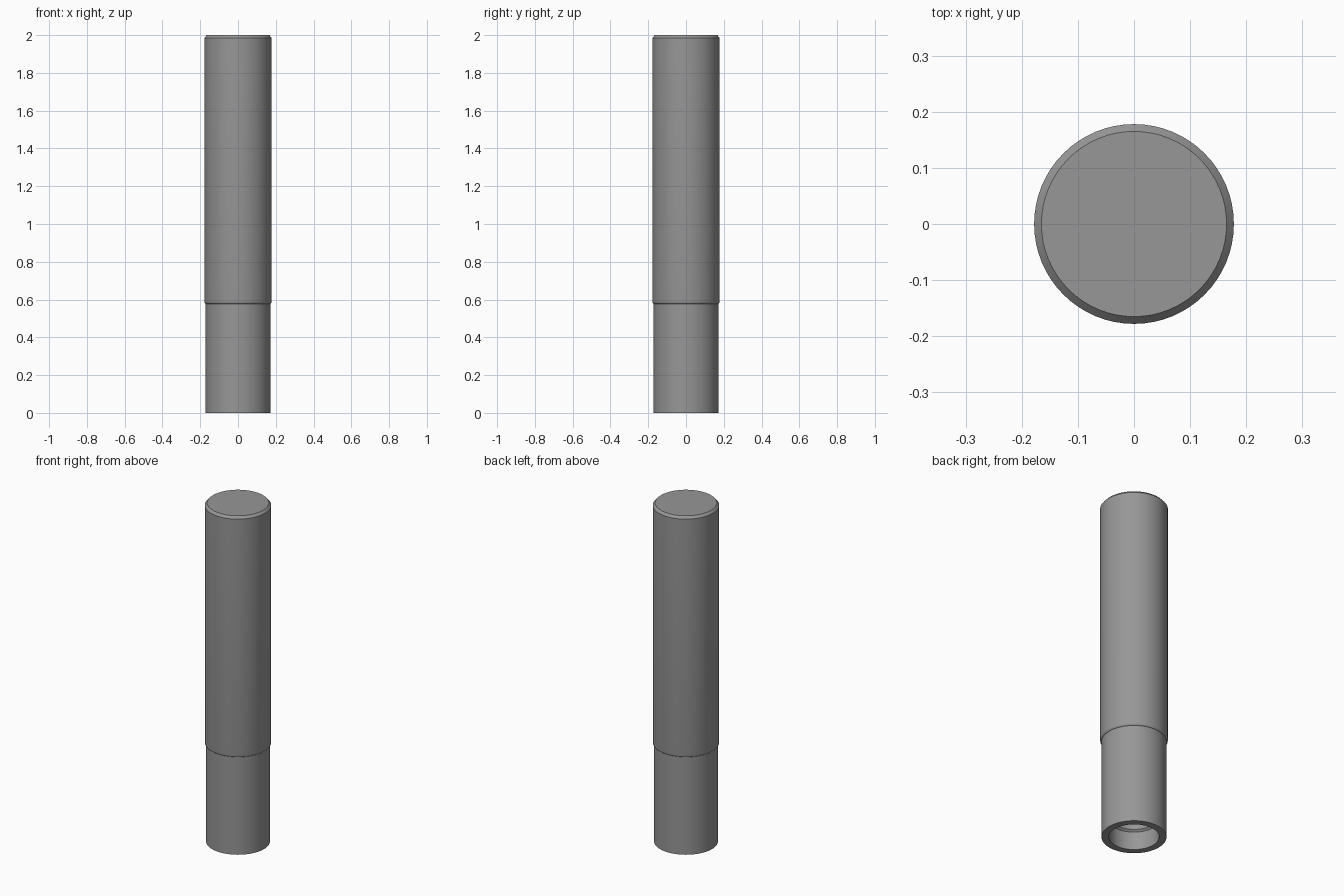
import bpy, bmesh
from math import cos, sin, pi, radians

if "Cube" in bpy.data.objects:
    bpy.data.objects.remove(bpy.data.objects["Cube"])

SEGMENTS = 64

dark_grey = bpy.data.materials.new("dark_grey")
dark_grey.diffuse_color = (0.31, 0.31, 0.31, 1)
dark_grey.use_nodes = True
dark_grey.node_tree.nodes["Principled BSDF"].inputs["Base Color"].default_value = dark_grey.diffuse_color


def lathe(name, profile):
    """Revolve (radius, z) points around z; a radius of 0 closes the end."""
    bm = bmesh.new()
    rings = []
    for r, z in profile:
        if r == 0:
            rings.append([bm.verts.new((0, 0, z))] * SEGMENTS)
        else:
            rings.append([bm.verts.new((r * cos(2 * pi * i / SEGMENTS),
                                        r * sin(2 * pi * i / SEGMENTS), z))
                          for i in range(SEGMENTS)])
    for a, b in zip(rings, rings[1:]):
        for i in range(SEGMENTS):
            j = (i + 1) % SEGMENTS
            bm.faces.new(dict.fromkeys((a[i], a[j], b[j], b[i])))
    bmesh.ops.recalc_face_normals(bm, faces=bm.faces)
    mesh = bpy.data.meshes.new(name)
    bm.to_mesh(mesh)
    bm.free()
    mesh.materials.append(dark_grey)
    obj = bpy.data.objects.new(name, mesh)
    bpy.context.collection.objects.link(obj)
    bpy.ops.object.select_all(action='DESELECT')
    obj.select_set(True)
    bpy.context.view_layer.objects.active = obj
    bpy.ops.object.shade_smooth_by_angle(angle=radians(35))
    return obj


# One turned body: stepped socket underneath, narrow sleeve, wider upper barrel
lathe("stepped_tube", [
    (0, 0.5), (0.12, 0.5), (0.12, 0.115), (0.132, 0.105), (0.132, 0.0),  # socket
    (0.171, 0.0), (0.171, 0.577),                                        # sleeve
    (0.1745, 0.579), (0.177, 0.583), (0.178, 0.590),                     # rounded lip
    (0.178, 1.986), (0.165, 2.0), (0, 2.0),                              # barrel
])
